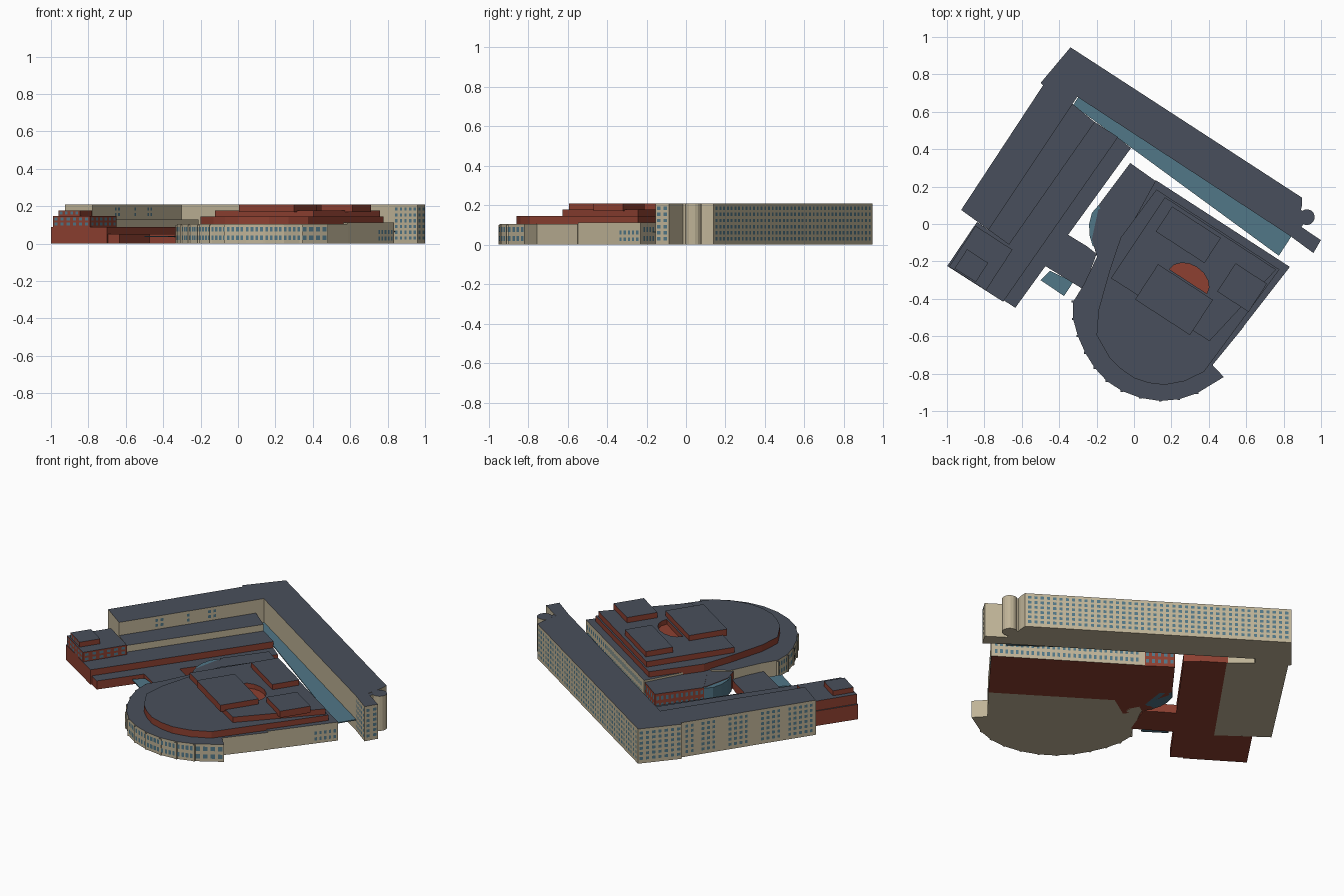
import bpy, math
from mathutils import Vector

if "Cube" in bpy.data.objects:
    bpy.data.objects.remove(bpy.data.objects["Cube"])

def mat(name, rgb):
    m = bpy.data.materials.new(name)
    m.diffuse_color = tuple((c / 255) ** 2.2 for c in rgb) + (1,)
    m.use_nodes = True
    m.node_tree.nodes["Principled BSDF"].inputs["Base Color"].default_value = m.diffuse_color
    return m

BEIGE = mat("stone", (190, 178, 150))
RED = mat("brick", (140, 66, 52))
ROOF = mat("roof", (74, 80, 92))
TEAL = mat("glass", (82, 118, 134))

# The complex is laid out on a turned grid: a along the long bar, b across it
U, V = Vector((0.838, -0.545)), Vector((0.545, 0.838))
def L(a, b):
    return tuple(U * a + V * b)

def make(name, verts, faces, mats, idx):
    me = bpy.data.meshes.new(name)
    me.from_pydata(verts, [], faces)
    for m in mats:
        me.materials.append(m)
    me.polygons.foreach_set("material_index", idx)
    me.update()
    ob = bpy.data.objects.new(name, me)
    bpy.context.collection.objects.link(ob)
    return ob

def prism(name, pts, z0, z1, wall, top=ROOF, bottom=None):
    n = len(pts)
    area = sum(pts[i - 1][0] * pts[i][1] - pts[i][0] * pts[i - 1][1] for i in range(n))
    if area < 0:
        pts = pts[::-1]
    verts = [(x, y, z) for z in (z0, z1) for x, y in pts]
    faces = [tuple(range(n))[::-1], tuple(range(n, 2 * n))]
    faces += [(i, (i + 1) % n, (i + 1) % n + n, i + n) for i in range(n)]
    return make(name, verts, faces, [wall, top, bottom or wall], [2, 1] + [0] * n)

def box(name, a0, a1, b0, b1, z0, z1, wall, top=ROOF):
    return prism(name, [L(a0, b0), L(a1, b0), L(a1, b1), L(a0, b1)], z0, z1, wall, top)

def windows(name, p, q, cols, rows, z0, z1, fill=0.5, skip=()):
    # Grid of panes on the wall p-q, outside being to the right of p-q
    p, q = Vector(p), Vector(q)
    d = (q - p) / cols
    off = Vector((d.y, -d.x)).normalized() * 0.002
    h = (z1 - z0) / rows
    verts, faces = [], []
    for c in range(cols):
        if c in skip:
            continue
        s = p + d * (c + 0.5 - fill / 2) + off
        e = s + d * fill
        for r in range(rows):
            lo = z0 + h * (r + 0.22)
            hi = lo + h * 0.56
            k = len(verts)
            verts += [(s.x, s.y, lo), (e.x, e.y, lo), (e.x, e.y, hi), (s.x, s.y, hi)]
            faces.append((k, k + 1, k + 2, k + 3))
    make(name, verts, faces, [TEAL], [0] * len(faces))

# Tall L-shaped block
H = 0.21
prism("tall_block", [L(-0.80, 0.607), L(-0.83, 0.36), L(-0.812, 0.356), L(-0.816, -0.441),
                     L(-0.635, -0.45), L(-0.625, 0.405), L(0.734, 0.402), L(0.889, 0.393),
                     L(0.885, 0.473), L(0.735, 0.475), L(0.70, 0.57), L(0.678, 0.608)], 0, H, BEIGE)
# Rounded stair tower at the end
tower = [L(0.755 + 0.042 * math.cos(t * math.pi / 8), 0.535 + 0.042 * math.sin(t * math.pi / 8))
         for t in range(16)]
prism("stair_tower", tower, 0, H, BEIGE)
box("tower_link", 0.68, 0.76, 0.47, 0.55, 0, H - 0.002, BEIGE)
windows("bar_back_windows", L(0.67, 0.608), L(-0.79, 0.607), 42, 6, 0.015, 0.2)
windows("bar_corner_windows", L(-0.80, 0.607), L(-0.83, 0.36), 7, 6, 0.015, 0.2)
windows("wing_outer_windows", L(-0.812, 0.34), L(-0.816, -0.43), 24, 6, 0.015, 0.2,
        skip=(2, 6, 7, 12, 13, 18))
windows("bar_fin_windows", L(0.735, 0.402), L(0.889, 0.393), 5, 6, 0.015, 0.2)
windows("bar_end_windows", L(0.889, 0.393), L(0.885, 0.473), 2, 6, 0.015, 0.2)
windows("wing_inner_windows", L(-0.635, -0.4), L(-0.628, 0.35), 24, 2, 0.14, 0.2,
        skip=(0, 1, 2, 3, 4, 7, 8, 9, 10, 12, 13, 14, 17, 18, 19, 20, 22))

# Stepped terraces of the left wing
prism("wing_terrace", [L(-0.64, -0.45), L(-0.50, -0.457), L(-0.473, 0.342), L(-0.63, 0.36)], 0, 0.13, BEIGE)
prism("wing_brick_step", [L(-0.715, -0.733), L(-0.36, -0.73), L(-0.325, 0.343), L(-0.48, 0.343),
                          L(-0.51, -0.452), L(-0.71, -0.449)], 0, 0.09, RED)
prism("wing_low_step", [L(-0.37, -0.722), L(-0.288, -0.722), L(-0.235, 0.331), L(-0.335, 0.342)], 0, 0.052, RED)
box("wing_upper_block", -0.705, -0.47, -0.73, -0.47, 0.09, 0.148, RED)
box("wing_top_block", -0.675, -0.54, -0.722, -0.60, 0.148, 0.178, RED)
windows("upper_block_front_windows", L(-0.705, -0.73), L(-0.47, -0.73), 6, 2, 0.092, 0.146)
windows("upper_block_side_windows", L(-0.47, -0.73), L(-0.47, -0.47), 6, 2, 0.092, 0.146)
windows("top_block_windows", L(-0.675, -0.722), L(-0.54, -0.722), 4, 1, 0.148, 0.178)

# Glass strip along the long bar
prism("glass_strip", [L(-0.62, 0.405), L(-0.62, 0.355), L(0.742, 0.28), L(0.742, 0.403)], 0.062, 0.068, TEAL, TEAL)

# Central hall: rear base and round front base
prism("hall_rear_base", [L(-0.03, 0.26), L(0.824, 0.262), L(0.79, -0.14), L(0.0, -0.14)],
      0, 0.112, BEIGE, bottom=RED)
curve = [(-0.19, -0.16), (-0.27, -0.326), (-0.326, -0.417), (-0.325, -0.51), (-0.30, -0.60),
         (-0.26, -0.69), (-0.21, -0.77), (-0.145, -0.84), (-0.064, -0.893), (0.035, -0.93),
         (0.14, -0.946), (0.24, -0.937), (0.337, -0.905), (0.48, -0.818)]
prism("round_base", curve + [(0.42, -0.754), L(0.792, -0.14), L(-0.03, -0.14)], 0, 0.105, BEIGE)
for i in range(2, len(curve) - 1):
    windows("round_windows_%d" % i, curve[i], curve[i + 1], 4, 2, 0.008, 0.1, 0.6)
# Posts between the round front bays
for i, (x, y) in enumerate(curve[2:-1]):
    s = 0.007
    prism("bay_post_%d" % i, [(x - s, y - 0.004), (x + s, y - 0.004), (x + s, y + s), (x - s, y + s)], 0, 0.1, BEIGE)
windows("hall_back_windows", L(0.81, 0.262), L(0.0, 0.26), 28, 2, 0.01, 0.1)
windows("hall_side_windows", L(0.81, 0.12), L(0.824, 0.255), 5, 2, 0.01, 0.08)

# Brick tiers above the bases
prism("round_tier", [(-0.13, -0.246), (-0.19, -0.46), (-0.2, -0.594), (-0.13, -0.717), (-0.07, -0.775),
                     (0, -0.824), (0.08, -0.85), (0.165, -0.86), (0.27, -0.84), (0.374, -0.79),
                     L(0.785, 0.22), L(0.0, 0.22), L(-0.02, -0.1)], 0.1, 0.145, RED)
tier = prism("upper_tier", [L(0.055, -0.31), L(0.68, -0.305), L(0.77, 0.21), L(0.06, 0.21)], 0.14, 0.178, RED)
front_box = box("roof_box_front", 0.225, 0.575, -0.335, -0.11, 0.17, H, RED)
box("roof_box_back", 0.12, 0.43, 0.03, 0.19, 0.17, H, RED)
box("roof_box_right", 0.57, 0.77, -0.06, 0.12, 0.17, H, RED)
# Half-round roof court
arc = [L(0.41 + 0.12 * math.cos(t * math.pi / 8), -0.10 + 0.09 * math.sin(t * math.pi / 8)) for t in range(9)]
cutter = prism("court_cutter", arc, 0.149, 0.3, RED, RED)
cutter.hide_render = True
cutter.hide_viewport = True
m = tier.modifiers.new("court", 'BOOLEAN')
m.object, m.operation, m.solver = cutter, 'DIFFERENCE', 'EXACT'

# Brick annex, curved glass bay, connector and canopy on the left of the hall
annex = [(-0.02, 0.326), (-0.19, 0.10), (-0.10, -0.06), (0.12, 0.04), (0.2, 0.17)]
prism("annex", annex, 0, 0.1, RED)
windows("annex_windows", annex[0], annex[1], 10, 2, 0.01, 0.095)
windows("annex_back_windows", annex[4], annex[0], 8, 2, 0.01, 0.095)
prism("link_roof", [(-0.19, 0.08), (-0.02, 0.1), (0.1, -0.1), (-0.13, -0.25), (-0.2, -0.17), (-0.225, -0.08)],
      0, 0.098, RED)
prism("glass_bay", [(-0.19, 0.10), (-0.225, 0.06), (-0.24, 0.0), (-0.238, -0.06), (-0.22, -0.12), (-0.16, -0.1),
                    (-0.14, 0.05)], 0, 0.095, TEAL, TEAL)
prism("connector", [(-0.36, -0.053), (-0.25, -0.12), (-0.2, -0.16), (-0.27, -0.35), (-0.49, -0.215)], 0.0, 0.052, RED)
prism("entrance_canopy", [(-0.45, -0.25), (-0.50, -0.30), (-0.374, -0.385), (-0.325, -0.31)], 0.035, 0.042, TEAL, TEAL)
